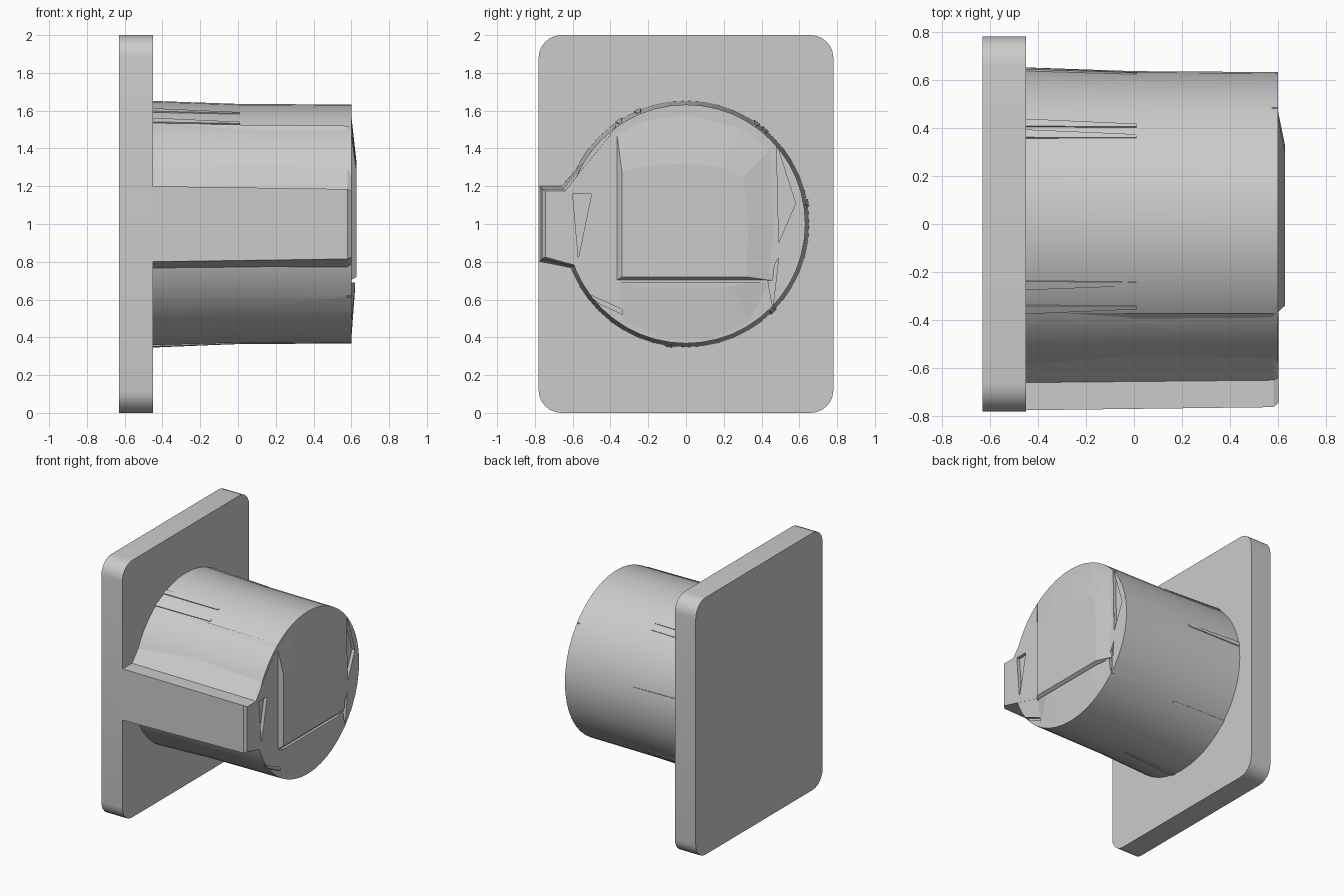
import bpy
import bmesh
import math

cube = bpy.data.objects.get("Cube")
if cube:
    bpy.data.objects.remove(cube, do_unlink=True)

grey = bpy.data.materials.new("light grey")
grey.use_nodes = True
colour = (0.6, 0.6, 0.6, 1)
grey.diffuse_color = colour
grey.node_tree.nodes["Principled BSDF"].inputs["Base Color"].default_value = colour


def loft(name, sections):
    """Solid joining matching (y, z) outlines placed along x."""
    bm = bmesh.new()
    rings = [[bm.verts.new((x, y, z)) for y, z in outline] for x, outline in sections]
    count = len(rings[0])
    for a, b in zip(rings, rings[1:]):
        for i in range(count):
            j = (i + 1) % count
            bm.faces.new((a[i], a[j], b[j], b[i]))
    bm.faces.new(rings[0])
    bm.faces.new(rings[-1])
    bmesh.ops.recalc_face_normals(bm, faces=bm.faces)
    mesh = bpy.data.meshes.new(name)
    bm.to_mesh(mesh)
    bm.free()
    mesh.materials.append(grey)
    obj = bpy.data.objects.new(name, mesh)
    bpy.context.collection.objects.link(obj)
    return obj


def circle(r, n=48):
    return [(r * math.cos(math.tau * i / n), 1 + r * math.sin(math.tau * i / n))
            for i in range(n)]


def rounded_rect(hy, hz, r, steps=6):
    points = []
    for q, (sy, sz) in enumerate([(1, 1), (-1, 1), (-1, -1), (1, -1)]):
        for i in range(steps + 1):
            a = (q + i / steps) * math.pi / 2
            points.append((sy * (hy - r) + r * math.cos(a),
                           1 + sz * (hz - r) + r * math.sin(a)))
    return points


def smooth(obj, angle=30):
    bpy.ops.object.select_all(action="DESELECT")
    obj.select_set(True)
    bpy.context.view_layer.objects.active = obj
    bpy.ops.object.shade_smooth_by_angle(angle=math.radians(angle))


# Back plate with rounded corners
plate = rounded_rect(0.78, 1.0, 0.12)
smooth(loft("back_plate", [(-0.63, plate), (-0.45, plate)]))

# Round body, slightly flared at the plate
body = loft("round_body", [(-0.46, circle(0.652)), (0, circle(0.636)), (0.6, circle(0.632))])

# Side key with a sloping shoulder above it
key_back = [(-0.775, 0.8), (-0.775, 1.2), (-0.66, 1.2), (-0.37, 1.53), (-0.37, 0.72)]
key_front = [(-0.762, 0.815), (-0.762, 1.185), (-0.65, 1.185), (-0.37, 1.52), (-0.37, 0.72)]
key_end = [(-0.745, 0.825), (-0.745, 1.175), (-0.64, 1.175), (-0.37, 1.51), (-0.37, 0.72)]
key = loft("side_key", [(-0.46, key_back), (0.58, key_front), (0.601, key_end)])

# Shallow dents in the end face
dents = [
    [(-0.6, 1.16), (-0.5, 1.16), (-0.57, 0.82)],
    [(0.48, 1.42), (0.58, 1.11), (0.49, 0.9)],
    [(0.43, 0.71), (0.49, 0.82), (0.46, 0.56)],
    [(-0.52, 0.63), (-0.1, 0.44), (0.07, 0.42), (-0.1, 0.41), (-0.46, 0.58)],
]
for number, outline in enumerate(dents):
    cutter = loft("dent_cutter", [(0.575, outline), (0.7, outline)])
    for target in ([body, key] if number == 0 else [body]):
        mod = target.modifiers.new("dent", "BOOLEAN")
        mod.operation = "DIFFERENCE"
        mod.object = cutter
        bpy.ops.object.select_all(action="DESELECT")
        target.select_set(True)
        bpy.context.view_layer.objects.active = target
        bpy.ops.object.modifier_apply(modifier=mod.name)
    bpy.data.objects.remove(cutter, do_unlink=True)
smooth(body)

# Raised end panel, steep at the key side and sloping on the others
panel_base = [(-0.37, 0.7), (0.46, 0.7), (0.49, 1.0), (0.47, 1.42),
              (0.3, 1.55), (0, 1.62), (-0.2, 1.59), (-0.37, 1.51)]
panel_top = [(-0.34, 0.72), (0.32, 0.72), (0.33, 1.0), (0.3, 1.25),
             (0.2, 1.3), (0, 1.32), (-0.2, 1.31), (-0.34, 1.28)]
loft("end_panel", [(0.595, panel_base), (0.628, panel_top)])

# Sloping apron below the panel
apron_base = [(-0.36, 0.69), (-0.33, 0.48), (-0.1, 0.4), (0.12, 0.39), (0.33, 0.48), (0.44, 0.69)]
apron_top = [(-0.33, 0.69), (-0.25, 0.67), (-0.1, 0.66), (0.12, 0.66), (0.25, 0.67), (0.32, 0.69)]
loft("end_apron", [(0.6, apron_base), (0.62, apron_top)])


# Thin ribs running from the plate to the middle of the body
def rib(angle, rise):
    def section(r, half):
        a = math.radians(angle)
        c, s = math.cos(a), math.sin(a)
        return [(rr * c - t * s, 1 + rr * s + t * c)
                for rr, t in [(0.6, -half), (r, -half), (r, half), (0.6, half)]]
    loft("body_rib", [(-0.46, section(0.652 + rise, 0.02)), (0.01, section(0.64, 0.008))])


for angle in (10, 50, 55, 113, 123, 190, 262, 315):
    rib(angle, 0.006)

# Gusset under the key where it meets the plate
gusset = [(-0.62, 0.8), (-0.4, 0.8), (-0.4, 0.6), (-0.56, 0.66)]
gusset_tip = [(-0.59, 0.8), (-0.4, 0.8), (-0.4, 0.6), (-0.53, 0.68)]
loft("key_gusset", [(-0.46, gusset), (-0.3, gusset_tip)])
